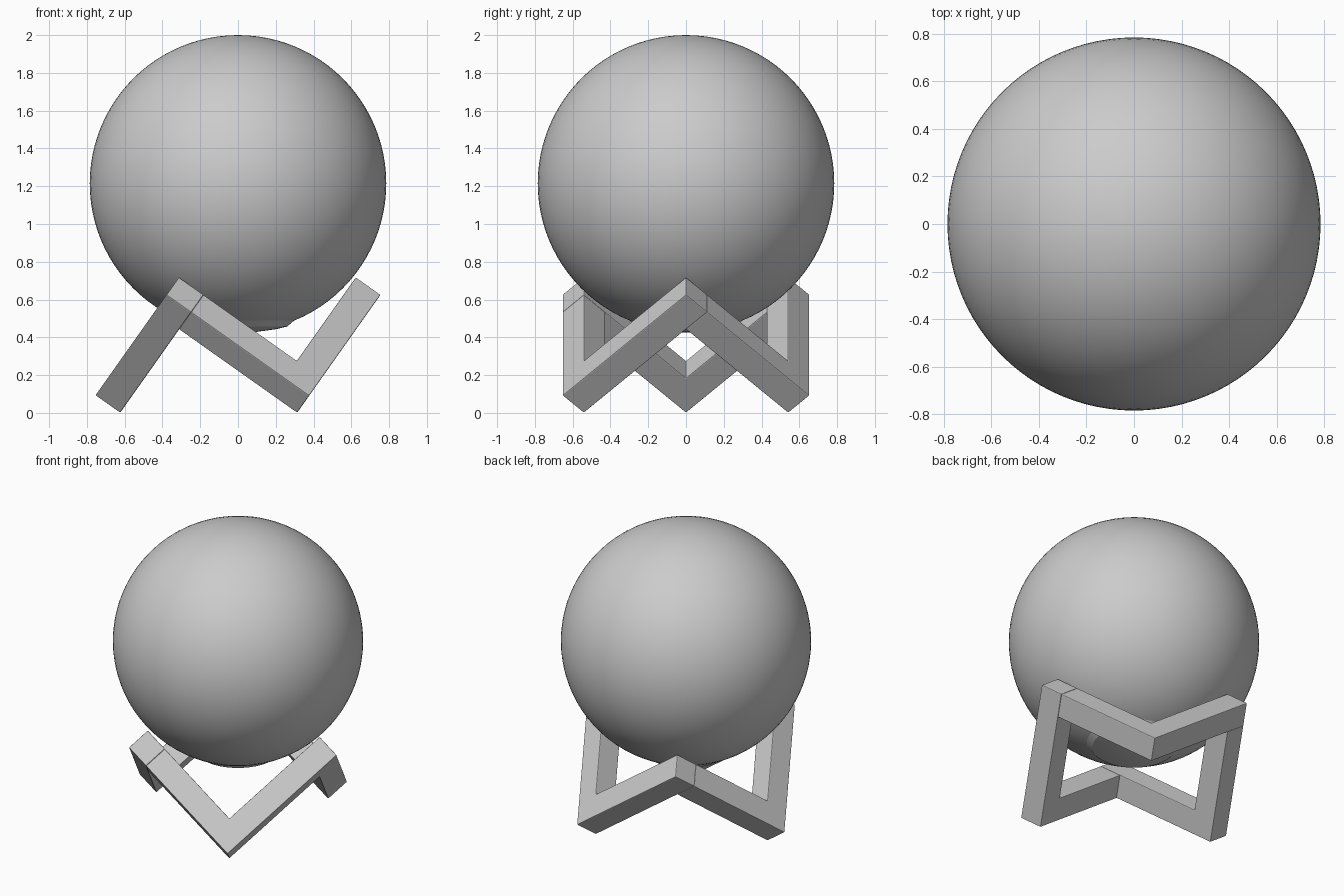
import bpy, bmesh
from math import sin, cos, pi, sqrt, radians
from mathutils import Vector

if "Cube" in bpy.data.objects:
    bpy.data.objects.remove(bpy.data.objects["Cube"])

L, T = 0.925, 0.16          # edge of the implied tilted cube, bar thickness
Z0 = 0.092 - L / sqrt(3)    # lowest corner of that cube

# three cube axes, tilted so the body diagonal is vertical
axes = [Vector((sqrt(2 / 3) * cos(a), sqrt(2 / 3) * sin(a), 1 / sqrt(3)))
        for a in (pi / 3, pi, 5 * pi / 3)]


def new_object(name, bm):
    bmesh.ops.recalc_face_normals(bm, faces=bm.faces)
    me = bpy.data.meshes.new(name)
    bm.to_mesh(me)
    bm.free()
    ob = bpy.data.objects.new(name, me)
    bpy.context.collection.objects.link(ob)
    return ob


def smooth(ob, angle):
    bpy.ops.object.select_all(action='DESELECT')
    ob.select_set(True)
    bpy.context.view_layer.objects.active = ob
    bpy.ops.object.shade_smooth_by_angle(angle=radians(angle))


# stand: three L-shaped pieces butted together into a zigzag ring
profile = [(0, 0), (L, 0), (L, T), (T, T), (T, L - T), (0, L - T)]
for k in range(3):
    e1, e2, e3 = axes[k], axes[(k + 1) % 3], axes[(k + 2) % 3]
    bm = bmesh.new()
    vs = [bm.verts.new(Vector((0, 0, Z0)) + e1 * L + e2 * p + e3 * q) for p, q in profile]
    face = bm.faces.new(vs)
    ext = bmesh.ops.extrude_face_region(bm, geom=[face])
    bmesh.ops.translate(bm, vec=-e1 * T,
                        verts=[g for g in ext['geom'] if isinstance(g, bmesh.types.BMVert)])
    ob = new_object(f"stand_piece_{k + 1}", bm)
    bev = ob.modifiers.new("edge_softening", 'BEVEL')
    bev.width = 0.005
    bev.segments = 2

# globe
bpy.ops.mesh.primitive_uv_sphere_add(segments=96, ring_count=48, radius=0.785,
                                     location=(0, 0, 1.215))
globe = bpy.context.object
globe.name = "globe"
smooth(globe, 40)

# shallow round cap under the globe
bm = bmesh.new()
pts = [(0, 0.425), (0.1, 0.429), (0.2, 0.443), (0.26, 0.457), (0.31, 0.50), (0, 0.50)]
vs = [bm.verts.new((r, 0, z)) for r, z in pts]
edges = [bm.edges.new(e) for e in zip(vs, vs[1:])]
bmesh.ops.spin(bm, geom=vs + edges, axis=(0, 0, 1), cent=(0, 0, 0),
               angle=2 * pi, steps=64)
bmesh.ops.remove_doubles(bm, verts=bm.verts, dist=1e-5)
cap = new_object("bottom_cap", bm)
smooth(cap, 20)
